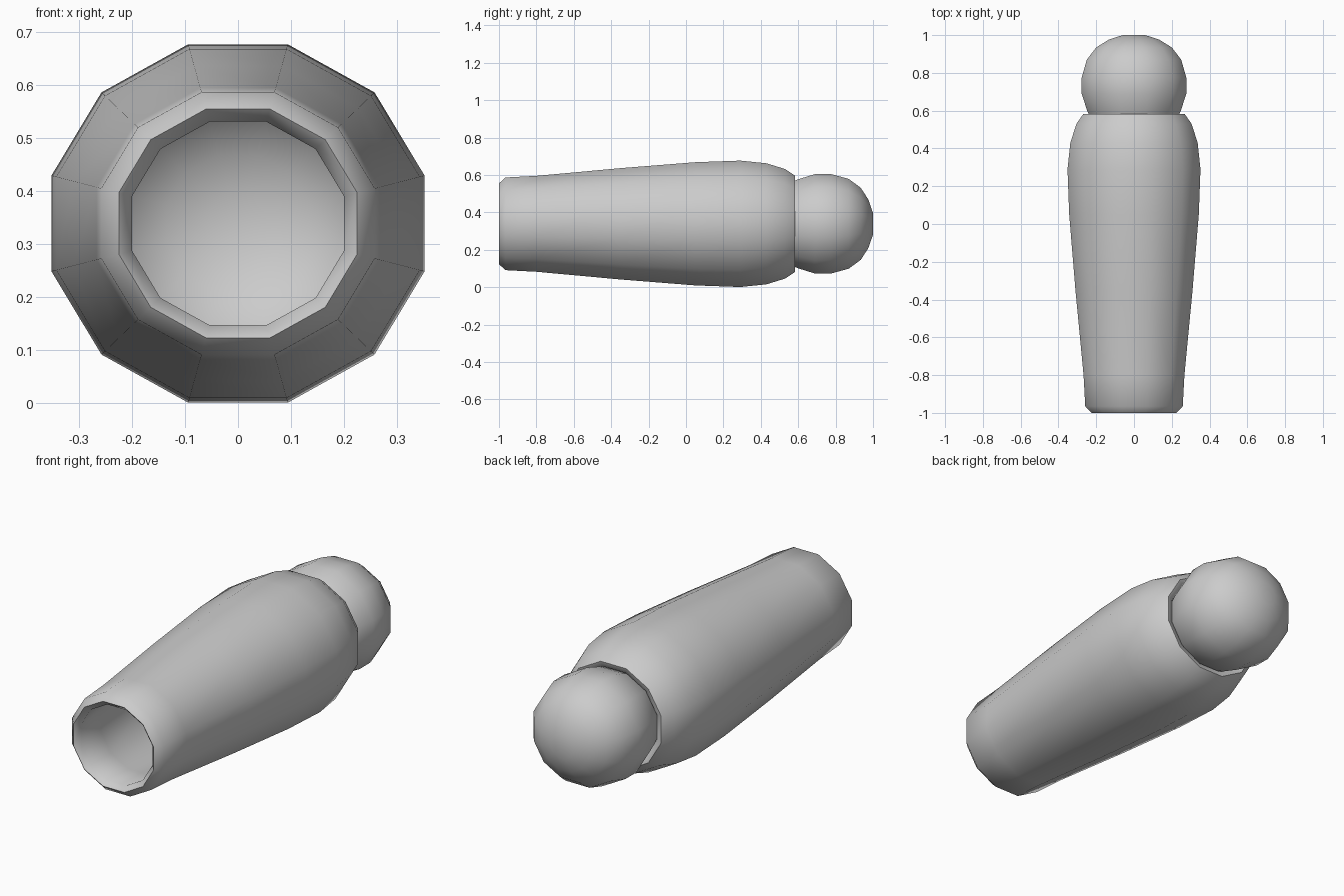
import bpy, bmesh, math

if "Cube" in bpy.data.objects:
    bpy.data.objects.remove(bpy.data.objects["Cube"])

SIDES = 12
MID_Z = 0.339
SQUASH = 0.96   # cross-section is slightly flatter in z


def lathe_y(name, profile, closed=False, angle=50):
    """Revolve (half width, y) points about the y axis, flats facing x and z."""
    bm = bmesh.new()
    rings = []
    for half, y in profile:
        if half == 0:
            rings.append([bm.verts.new((0, y, MID_Z))] * SIDES)
            continue
        r = half / math.cos(math.pi / SIDES)
        ring = []
        for i in range(SIDES):
            a = 2 * math.pi * (i + 0.5) / SIDES
            ring.append(bm.verts.new((r * math.cos(a), y,
                                      MID_Z + r * SQUASH * math.sin(a))))
        rings.append(ring)
    pairs = list(zip(rings, rings[1:]))
    if closed:
        pairs.append((rings[-1], rings[0]))
    for a, b in pairs:
        for i in range(SIDES):
            j = (i + 1) % SIDES
            quad = [a[i], a[j], b[j], b[i]]
            bm.faces.new(list(dict.fromkeys(quad)))
    bmesh.ops.recalc_face_normals(bm, faces=bm.faces)
    mesh = bpy.data.meshes.new(name)
    bm.to_mesh(mesh)
    bm.free()
    obj = bpy.data.objects.new(name, mesh)
    bpy.context.collection.objects.link(obj)
    bpy.ops.object.select_all(action='DESELECT')
    obj.select_set(True)
    bpy.context.view_layer.objects.active = obj
    bpy.ops.object.shade_smooth_by_angle(angle=math.radians(angle))
    return obj


# Hollow tapered sleeve: outer wall, rolled neck, inner wall, front lip
lathe_y("sleeve", [
    (0.225, -1.0), (0.258, -0.965), (0.267, -0.8), (0.31, -0.35),
    (0.343, 0.05), (0.352, 0.29), (0.337, 0.43), (0.305, 0.53),
    (0.268, 0.583), (0.24, 0.575),
    (0.225, 0.55), (0.27, 0.45), (0.295, 0.29), (0.285, 0.05),
    (0.255, -0.35), (0.212, -0.8), (0.2, -0.975),
], closed=True)

# Rounded hollow tip seated in the neck
lathe_y("ball_tip", [
    (0.23, 0.56), (0.248, 0.6), (0.277, 0.69), (0.277, 0.775),
    (0.25, 0.87), (0.2, 0.935), (0.135, 0.975), (0.06, 1.0), (0, 1.0),
])
